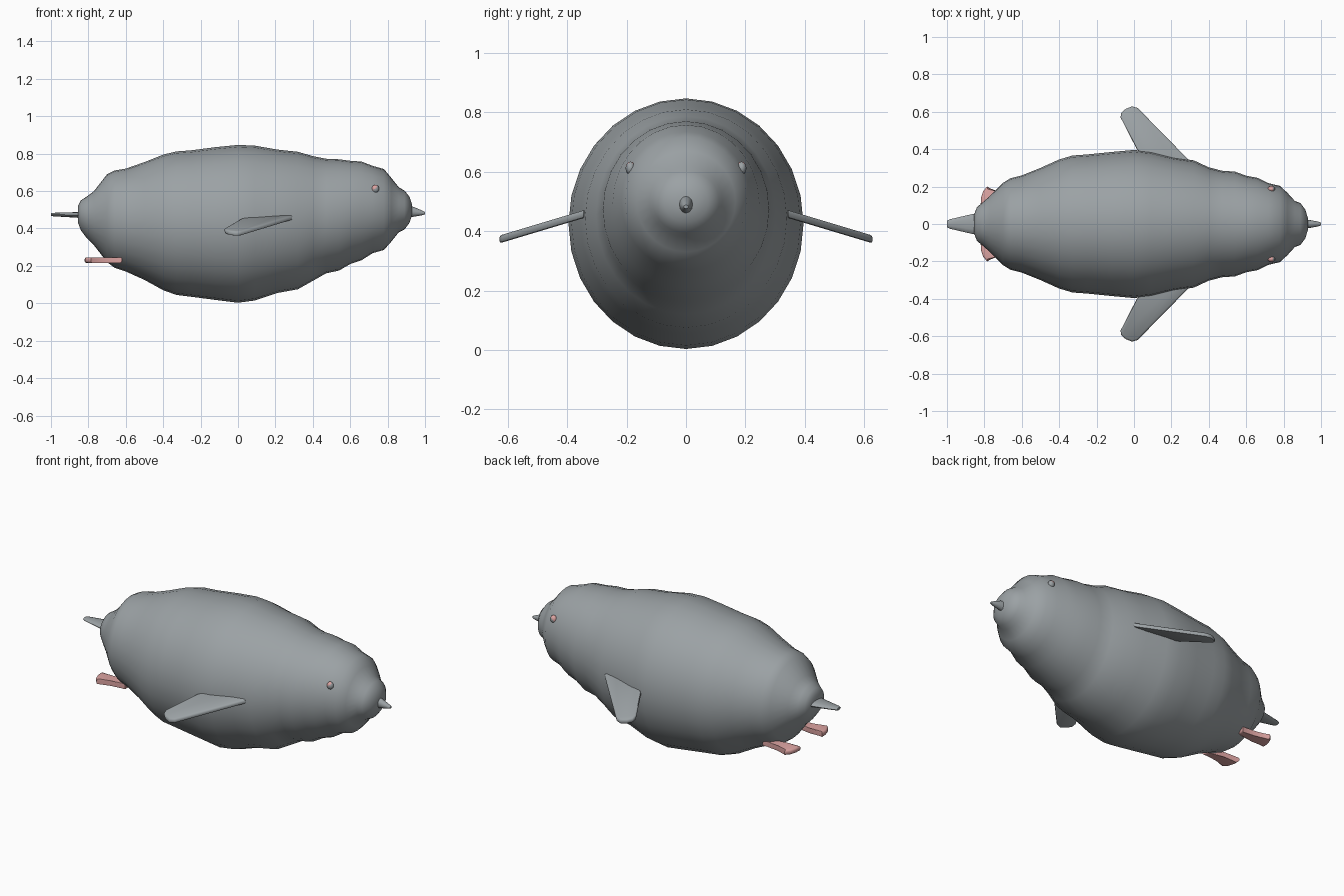
import bpy
import bmesh
import math
from mathutils import Vector

cube = bpy.data.objects.get("Cube")
if cube:
    bpy.data.objects.remove(cube, do_unlink=True)


def make_material(name, colour):
    mat = bpy.data.materials.new(name)
    mat.use_nodes = True
    mat.diffuse_color = (*colour, 1)
    mat.node_tree.nodes["Principled BSDF"].inputs["Base Color"].default_value = (*colour, 1)
    return mat


grey = make_material("slate grey", (0.33, 0.36, 0.375))
pink = make_material("soft pink", (0.72, 0.37, 0.36))


def finish(bm, name, materials, angle=50):
    bmesh.ops.recalc_face_normals(bm, faces=bm.faces)
    mesh = bpy.data.meshes.new(name)
    bm.to_mesh(mesh)
    bm.free()
    for mat in materials:
        mesh.materials.append(mat)
    obj = bpy.data.objects.new(name, mesh)
    bpy.context.collection.objects.link(obj)
    bpy.ops.object.select_all(action="DESELECT")
    obj.select_set(True)
    bpy.context.view_layer.objects.active = obj
    bpy.ops.object.shade_smooth_by_angle(angle=math.radians(angle))
    return obj


def loft(name, stations, sides, mat):
    """Skin elliptical rings along x; each station is x, top, bottom, half width."""
    bm = bmesh.new()
    rings = []
    for x, top, bottom, half in stations:
        mid, tall = (top + bottom) / 2, (top - bottom) / 2
        ring = []
        for i in range(sides):
            a = math.tau * i / sides
            ring.append(bm.verts.new((x, half * math.sin(a), mid + tall * math.cos(a))))
        rings.append(ring)
    for near, far in zip(rings, rings[1:]):
        for i in range(sides):
            j = (i + 1) % sides
            bm.faces.new((near[i], near[j], far[j], far[i]))
    bm.faces.new(rings[0])
    bm.faces.new(rings[-1])
    return finish(bm, name, [mat])


def slab(name, outline, height, thickness, side, mat, bevel):
    """Thin bevelled plate; height(x, y) gives its middle surface."""
    bm = bmesh.new()
    layers = []
    for sign in (-1, 1):
        layers.append([bm.verts.new((x, side * y, height(x, y) + sign * thickness / 2))
                       for x, y in outline])
    low, high = layers
    bm.faces.new(low)
    bm.faces.new(high)
    for i in range(len(outline)):
        j = (i + 1) % len(outline)
        bm.faces.new((low[i], low[j], high[j], high[i]))
    rims = [e for e in bm.edges
            if (e.verts[0] in low) == (e.verts[1] in low)]
    bmesh.ops.bevel(bm, geom=rims, offset=bevel, segments=2, affect="EDGES", profile=0.5)
    return finish(bm, name, [mat])


# Plump body with soft rolls, from rump to face
body_stations = [
    (-.855, .52, .43, .05), (-.84, .55, .39, .09), (-.81, .57, .35, .115),
    (-.77, .6, .31, .15), (-.7, .69, .22, .22), (-.66, .71, .19, .245),
    (-.6, .72, .17, .26), (-.5, .755, .125, .3), (-.4, .795, .07, .345),
    (-.33, .812, .045, .366), (-.25, .818, .035, .372), (-.12, .835, .018, .385),
    (0, .847, .003, .396), (.09, .843, .015, .386), (.21, .822, .055, .356),
    (.32, .81, .075, .34), (.4, .787, .12, .303), (.47, .773, .16, .285),
    (.54, .77, .175, .28), (.6, .762, .21, .258), (.66, .758, .23, .247),
    (.72, .735, .268, .218), (.78, .718, .285, .204), (.82, .67, .33, .167),
    (.86, .62, .38, .123), (.89, .603, .395, .112), (.917, .57, .43, .075),
    (.93, .53, .47, .03),
]
loft("body", body_stations, 28, grey)

# Short blunt beak
loft("beak", [(.9, .525, .455, .027), (.94, .515, .463, .021),
              (.98, .498, .47, .014), (1, .488, .476, .008)], 12, grey)

# Flat tapering tail
loft("tail", [(-1, .482, .467, .018), (-.985, .484, .465, .025),
              (-.9, .486, .46, .045), (-.82, .49, .455, .063)], 12, grey)

flipper_outline = [(.29, .345), (.25, .29), (.08, .33), (.015, .4), (-.072, .57),
                   (-.068, .595), (-.045, .615), (-.01, .629), (.02, .62)]
foot_outline = [(-.62, .17), (-.62, .12), (-.73, .12), (-.82, .1),
                (-.818, .14), (-.807, .175), (-.785, .2), (-.72, .16)]

for side, label in ((1, "left"), (-1, "right")):
    # Swept back flippers, drooping outwards
    slab(label + "_flipper", flipper_outline, lambda x, y: .457 - (y - .345) * .3,
         .026, side, grey, .009)

    # Webbed feet trailing behind
    slab(label + "_foot", foot_outline, lambda x, y: .231, .03, side, pink, .01)

    # Small bead eyes, pink on the upper rear
    bm = bmesh.new()
    bmesh.ops.create_uvsphere(bm, u_segments=12, v_segments=8, radius=.022)
    for face in bm.faces:
        face.material_index = int(face.normal.z - face.normal.x > .3)
    for vert in bm.verts:
        vert.co = Vector((vert.co.x * .9, vert.co.y * .75, vert.co.z)) \
            + Vector((.735, side * .187, .612))
    finish(bm, label + "_eye", [grey, pink])
